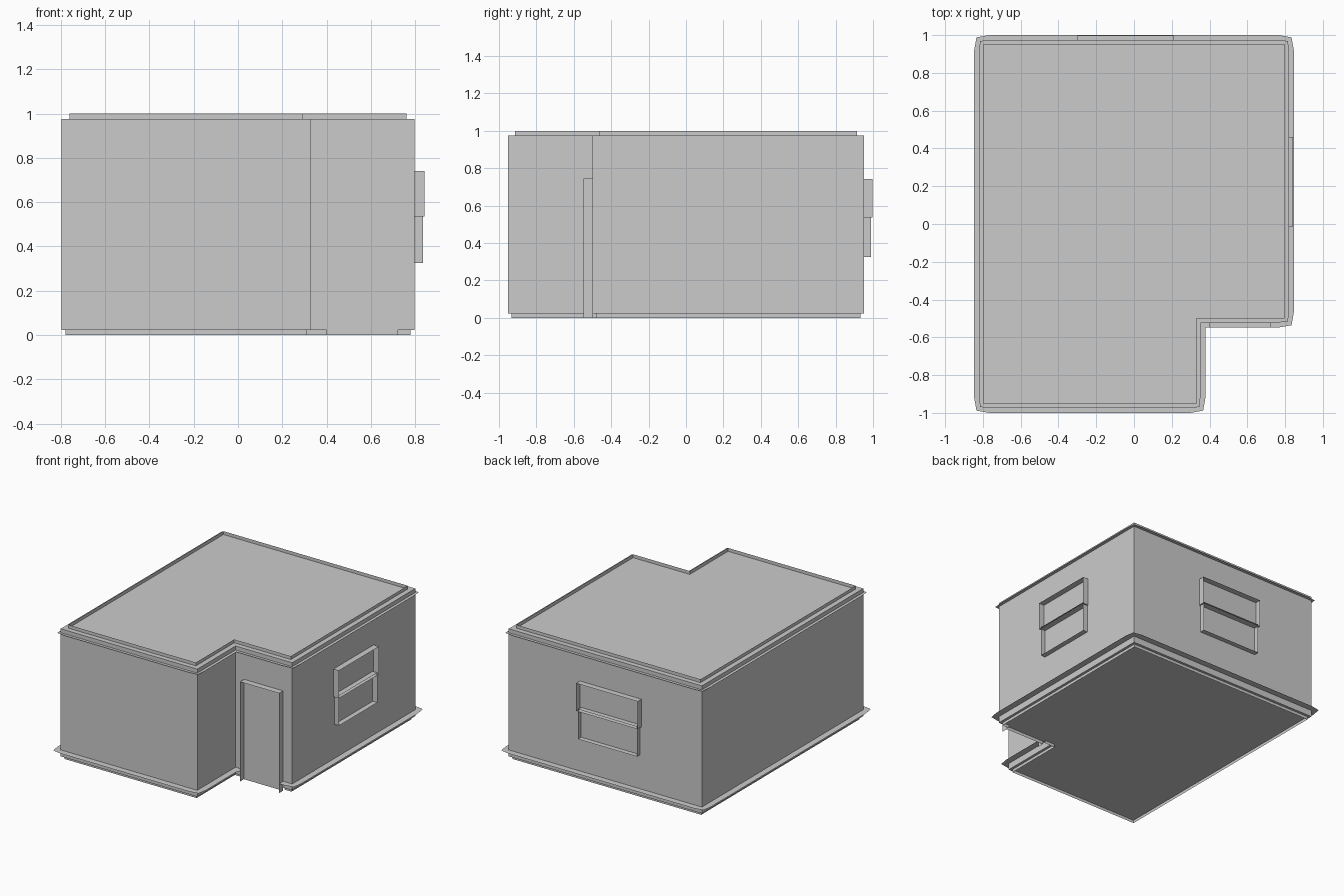
import bpy
from mathutils import Vector

if "Cube" in bpy.data.objects:
    bpy.data.objects.remove(bpy.data.objects["Cube"])

HX, HY, NX, NY = 0.798, 0.952, 0.33, -0.50   # half sizes and notch corner
DOOR_L, DOOR_R, DOOR_TOP = 0.40, 0.723, 0.745
Z_BOT, Z_TOP = 0.022, 0.975

grey = bpy.data.materials.new("plain_grey")
grey.diffuse_color = (0.6, 0.6, 0.6, 1)
grey.use_nodes = True
grey.node_tree.nodes["Principled BSDF"].inputs["Base Color"].default_value = grey.diffuse_color


def make(name, verts, faces):
    me = bpy.data.meshes.new(name)
    me.from_pydata([tuple(v) for v in verts], [], faces)
    me.materials.append(grey)
    me.update()
    ob = bpy.data.objects.new(name, me)
    bpy.context.collection.objects.link(ob)
    return ob


def outline(d):
    """L-shaped footprint grown by d, from the outer right of the notch."""
    return [(HX + d, NY - d), (HX + d, HY + d), (-HX - d, HY + d),
            (-HX - d, -HY - d), (NX + d, -HY - d), (NX + d, NY - d)]


def path(d, taper=0.0, gap=False, run=0.08):
    """Footprint with slightly pulled-in corners, optionally open at the door."""
    full, tight = outline(d), outline(d - taper)
    pts = [(DOOR_R, NY - d)] if gap else []
    for i, p in enumerate(full):
        p = Vector(p)
        if taper and i < 5:
            before = (Vector(full[i - 1]) - p).normalized() * run
            after = (Vector(full[i + 1]) - p).normalized() * run
            pts += [tuple(p + before), tight[i], tuple(p + after)]
        else:
            pts.append(tuple(p))
    if gap:
        pts.append((DOOR_L, NY - d))
    return pts


def ribbon(name, a, b, closed):
    """Thin band of quads between two matching point rows."""
    n = len(a)
    faces = [(i, (i + 1) % n, n + (i + 1) % n, n + i)
             for i in range(n if closed else n - 1)]
    return make(name, a + b, faces)


def at(pts, z):
    return [(x, y, z) for x, y in pts]


def match(d, n_taper, gap):
    """Wall-side points lined up with a tapered outer path."""
    pts = path(0, 1e-6, gap)
    return pts if n_taper else path(0, 0, gap)


# main block with roof and floor
L = outline(0)
n = len(L)
make("house_walls", at(L, Z_BOT) + at(L, Z_TOP),
     [tuple(reversed(range(n))), tuple(range(n, 2 * n))]
     + [(i, (i + 1) % n, n + (i + 1) % n, n + i) for i in range(n)])

# upright roof lip and base skirt, both thin sheets
lip = path(-0.037)
ribbon("roof_lip", at(lip, Z_TOP), at(lip, 1.0), True)
skirt = path(-0.019, gap=True)
ribbon("base_skirt", at(skirt, 0), at(skirt, Z_BOT), False)

# flat ledges around the walls
ribbon("roof_ledge", at(match(0, True, False), 0.945),
       at(path(0.023, 0.006), 0.945), True)
ribbon("base_ledge", at(path(0.048, 0.012, True), 0.07),
       at(match(0, True, True), 0.07), False)


def frame(name, origin, u, out, w, z0, z1, depth, bars=(), base=True):
    """Thin sheets standing out from a wall: sides, head, sill and crossbars."""
    o, u, out = Vector(origin), Vector(u), Vector(out)
    verts, faces = [], []

    def sheet(p, q):
        k = len(verts)
        verts.extend([p, q, q + out * depth, p + out * depth])
        faces.append((k, k + 1, k + 2, k + 3))

    def pt(s, z):
        return o + u * s + Vector((0, 0, z))
    for s in (0, w):
        sheet(pt(s, z0), pt(s, z1))
    for z in [z1] + list(bars) + ([z0] if base else []):
        sheet(pt(0, z), pt(w, z))
    return make(name, verts, faces)


# door surround and the door panel reaching the ground
frame("door_frame", (DOOR_L, NY, 0), (1, 0, 0), (0, -1, 0),
      DOOR_R - DOOR_L, 0, DOOR_TOP, 0.048, base=False)
make("door_panel", [(DOOR_L, NY - 0.002, 0), (DOOR_R, NY - 0.002, 0),
                    (DOOR_R, NY - 0.002, DOOR_TOP), (DOOR_L, NY - 0.002, DOOR_TOP)],
     [(0, 1, 2, 3)])

# two sash windows: a wider upper half over a slightly narrower lower half
for side, o, u, out, w in (
        ("right", (HX, -0.013, 0), (0, 1, 0), (1, 0, 0), 0.473),
        ("back", (0.21, HY, 0), (-1, 0, 0), (0, 1, 0), 0.508)):
    frame(side + "_window_upper", o, u, out, w, 0.535, 0.742, 0.045)
    low = Vector(o) + Vector(u) * 0.01
    frame(side + "_window_lower", low, u, out, w - 0.02, 0.325, 0.548, 0.038)
